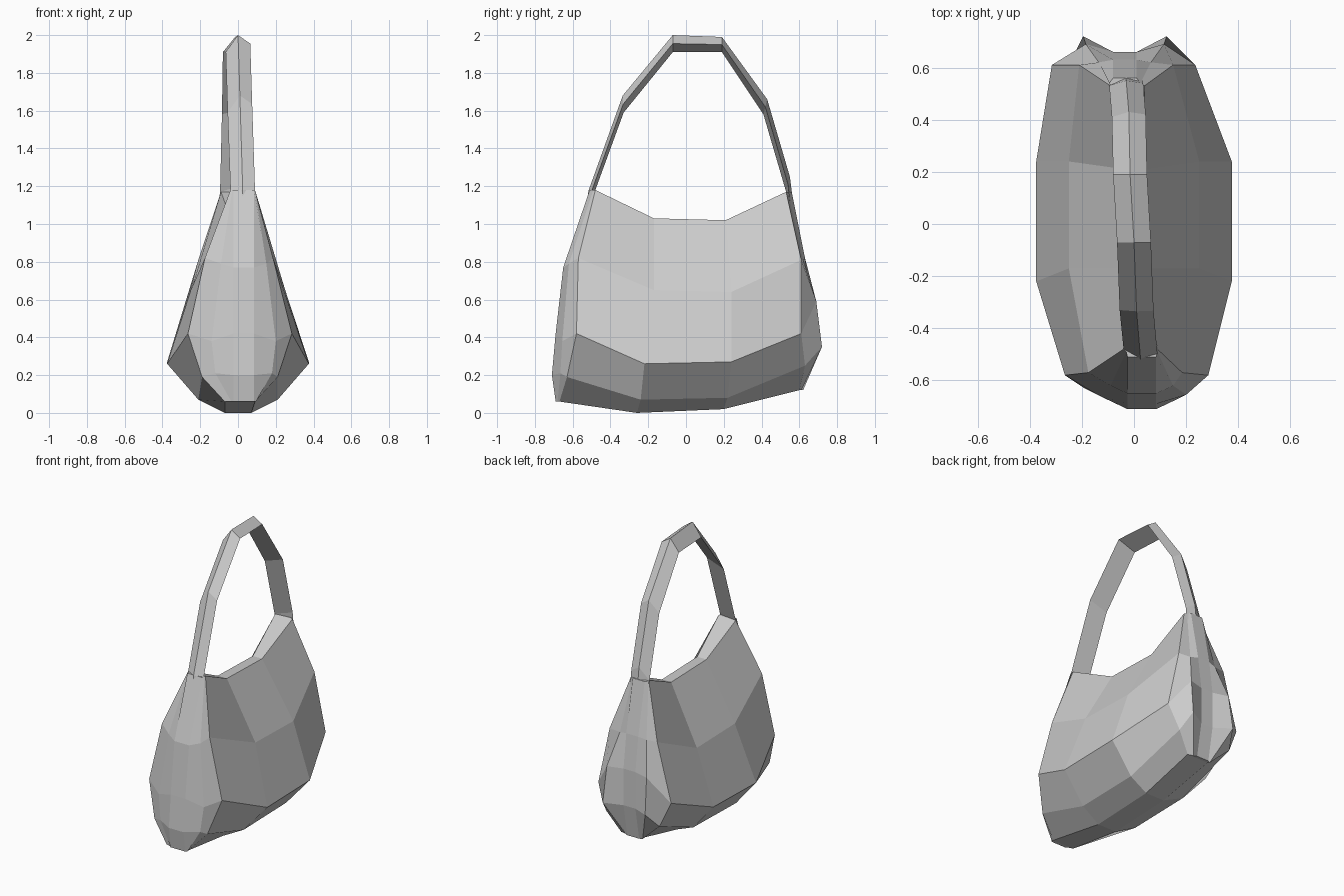
import bpy, bmesh


def make_object(name, rings, caps):
    """Loft equal-sized closed rings, then close both ends."""
    bm = bmesh.new()
    vr = [[bm.verts.new(p) for p in ring] for ring in rings]
    n = len(vr[0])
    for a, b in zip(vr, vr[1:]):
        for i in range(n):
            j = (i + 1) % n
            bm.faces.new((a[i], a[j], b[j], b[i]))
    for ring in (vr[0], vr[-1]):
        for cap in caps:
            bm.faces.new([ring[i] for i in cap])
    bmesh.ops.recalc_face_normals(bm, faces=bm.faces)
    me = bpy.data.meshes.new(name)
    bm.to_mesh(me)
    bm.free()
    ob = bpy.data.objects.new(name, me)
    bpy.context.collection.objects.link(ob)
    return ob


# Side panels: corner half-width, middle half-width, sideways lean of the
# front and back corners, then four (y, z) points
side_rows = [
    (0.065, 0.035, 0.025, -0.025, [(-0.48, 1.18), (-0.17, 1.03), (0.21, 1.02), (0.53, 1.17)]),
    (0.18, 0.25, 0.005, -0.03, [(-0.57, 0.82), (-0.17, 0.65), (0.24, 0.64), (0.61, 0.81)]),
    (0.275, 0.375, 0.01, -0.04, [(-0.58, 0.42), (-0.22, 0.26), (0.24, 0.27), (0.61, 0.42)]),
    (0.20, 0.21, 0.01, -0.04, [(-0.63, 0.19), (-0.24, 0.07), (0.22, 0.08), (0.63, 0.25)]),
    (0.08, 0.07, 0.01, -0.01, [(-0.67, 0.06), (-0.26, 0.00), (0.20, 0.02), (0.60, 0.12)]),
]
# End gussets: outer half-width, outer (y, z), inner (y, z)
front_rows = [
    (0.06, (-0.49, 1.18), (-0.51, 1.18)),
    (0.12, (-0.62, 0.79), (-0.65, 0.77)),
    (0.17, (-0.655, 0.38), (-0.69, 0.42)),
    (0.15, (-0.665, 0.21), (-0.71, 0.20)),
    (0.065, (-0.68, 0.06), (-0.69, 0.06)),
]
back_rows = [
    (0.06, (0.54, 1.17), (0.56, 1.17)),
    (0.10, (0.62, 0.81), (0.63, 0.82)),
    (0.15, (0.69, 0.59), (0.66, 0.59)),
    (0.16, (0.72, 0.35), (0.66, 0.34)),
    (0.065, (0.61, 0.12), (0.62, 0.12)),
]


def gusset(row, cx, inner):
    w, o, i = row
    return [(cx + w, *o), (cx + inner, *i), (cx - inner, *i), (cx - w, *o)]


# Bag body: right side, back gusset, left side, front gusset for every row
rings = []
for (wc, wm, df, db, pts), fr, bk in zip(side_rows, front_rows, back_rows):
    widths, lean = (wc, wm, wm, wc), (df, 0, 0, db)
    right = [(d + w, y, z) for w, d, (y, z) in zip(widths, lean, pts)]
    left = [(d - w, y, z) for w, d, (y, z) in zip(widths, lean, pts)][::-1]
    back = gusset(bk, -0.035, 0.045)
    front = gusset(fr, 0.03, 0.055)[::-1]
    rings.append(right + back + left + front)
caps = [(i, i + 1, 10 - i, 11 - i) for i in range(3)]
caps += [(3, 4, 5, 6, 7, 8), (11, 12, 13, 14, 15, 0)]
make_object("bag_body", rings, caps)

# Shoulder strap: triangular section, x centre, outer ridge and inner edge (y, z)
strap = [
    (0.025, (-0.54, 1.04), (-0.50, 1.06)),
    (0.025, (-0.515, 1.18), (-0.48, 1.18)),
    (0.01, (-0.335, 1.68), (-0.33, 1.59)),
    (0.0, (-0.07, 2.00), (-0.07, 1.91)),
    (-0.015, (0.19, 1.99), (0.19, 1.91)),
    (-0.02, (0.43, 1.66), (0.41, 1.58)),
    (-0.03, (0.55, 1.25), (0.53, 1.17)),
    (-0.03, (0.575, 1.05), (0.54, 1.06)),
]
rings = []
for cx, (oy, oz), (iy, iz) in strap:
    my, mz = (oy + iy) / 2, (oz + iz) / 2
    rings.append([(cx - 0.065, iy, iz), (cx, oy, oz), (cx + 0.065, my, mz)])
make_object("shoulder_strap", rings, [(0, 1, 2)])
